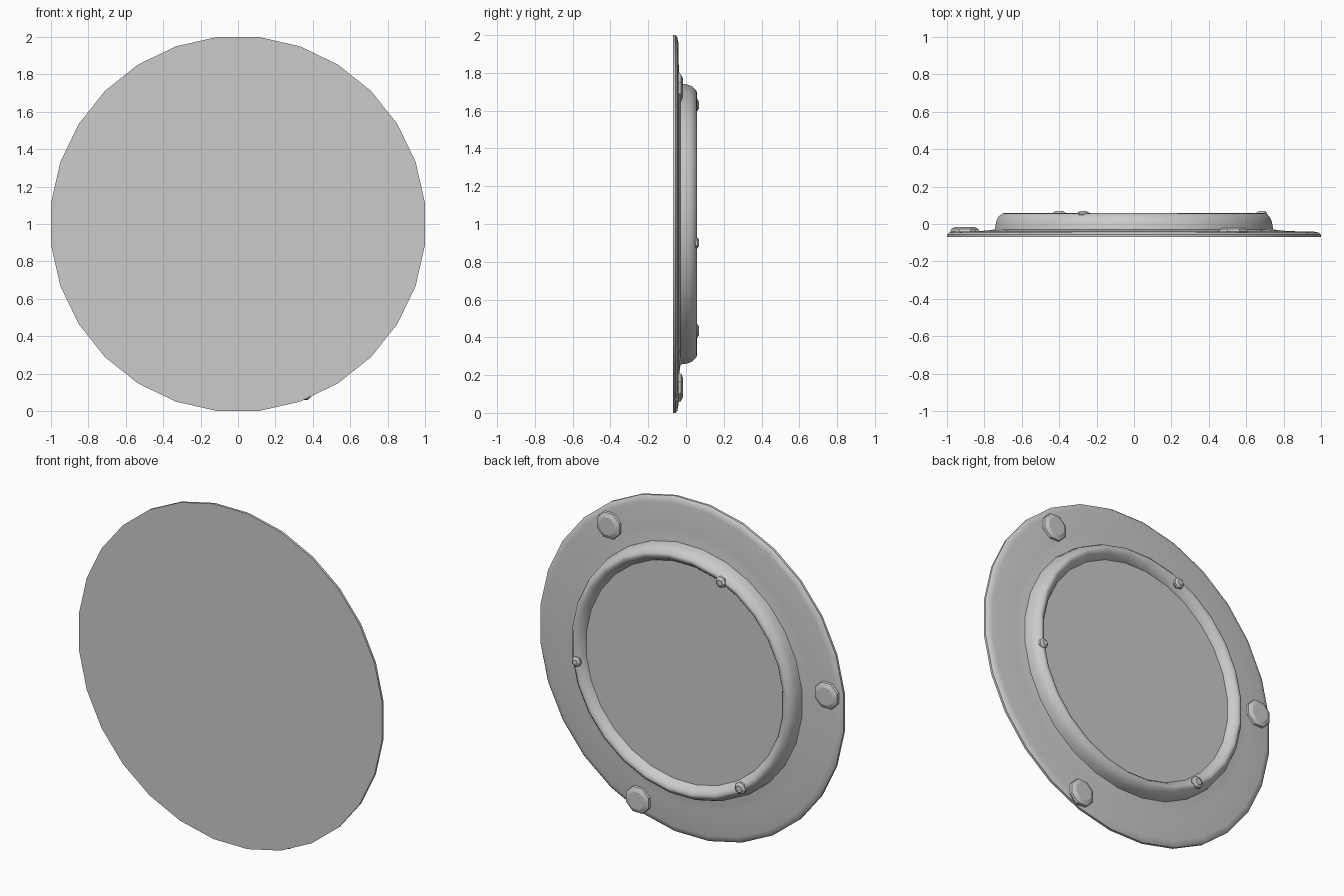
import bpy, bmesh, math

cube = bpy.data.objects.get("Cube")
if cube:
    bpy.data.objects.remove(cube, do_unlink=True)

grey = bpy.data.materials.new("plain_grey")
grey.use_nodes = True
colour = (0.6, 0.6, 0.6, 1)
grey.diffuse_color = colour
grey.node_tree.nodes["Principled BSDF"].inputs["Base Color"].default_value = colour


def lathe(name, profile, sides, centre=(0, 1), closed=False, angle=40):
    """Spin (radius, y) points round a y-parallel axis through centre (x, z)."""
    bm = bmesh.new()
    rings = []
    for radius, y in profile:
        ring = []
        for i in range(sides):
            a = math.tau * (i + 0.5) / sides
            ring.append(bm.verts.new((centre[0] + radius * math.cos(a), y,
                                      centre[1] + radius * math.sin(a))))
        rings.append(ring)
    pairs = list(zip(rings, rings[1:]))
    if closed:
        pairs.append((rings[-1], rings[0]))
    else:
        bm.faces.new(rings[0])
        bm.faces.new(rings[-1])
    for lower, upper in pairs:
        for i in range(sides):
            j = (i + 1) % sides
            bm.faces.new((lower[i], lower[j], upper[j], upper[i]))
    bmesh.ops.recalc_face_normals(bm, faces=bm.faces)
    mesh = bpy.data.meshes.new(name)
    bm.to_mesh(mesh)
    bm.free()
    mesh.materials.append(grey)
    obj = bpy.data.objects.new(name, mesh)
    bpy.context.collection.objects.link(obj)
    bpy.ops.object.select_all(action="DESELECT")
    obj.select_set(True)
    bpy.context.view_layer.objects.active = obj
    bpy.ops.object.shade_smooth_by_angle(angle=math.radians(angle))


SIDES = 28

# Flat-fronted disc with a softened back edge and a slight rise towards the rim
lathe("base_plate", [(1.006, -0.07), (1.006, -0.056), (0.995, -0.046), (0.97, -0.041),
                     (0.83, -0.038), (0.77, -0.032), (0.72, -0.025)], SIDES)

# Rounded rim on the back, sloping inwards to the panel
lathe("raised_rim", [(0.75, -0.04), (0.746, -0.01), (0.741, 0.015), (0.731, 0.036),
                     (0.71, 0.056), (0.698, 0.058), (0.682, 0.05), (0.665, 0.032),
                     (0.65, 0.008), (0.65, -0.04)], SIDES, closed=True, angle=50)

# Flat panel sunk inside the rim
lathe("centre_panel", [(0.67, -0.03), (0.67, 0.012)], SIDES)

# Large flat studs on the outer flange: (x, z)
for n, spot in enumerate([(0.532, 1.72), (-0.905, 1.09), (0.34, 0.135)]):
    lathe(f"flange_stud_{n + 1}", [(0.076, -0.055), (0.083, -0.04), (0.08, -0.027),
                                   (0.055, -0.016)], 8, spot, angle=20)

# Small studs on the rim: (x, z, radius)
for n, (x, z, r) in enumerate([(-0.27, 1.63, 0.034), (0.685, 0.9, 0.031), (-0.398, 0.435, 0.038)]):
    lathe(f"rim_stud_{n + 1}", [(r * 0.65, 0.034), (r, 0.05), (r * 0.95, 0.06),
                                (r * 0.55, 0.07)], 7, (x, z), angle=20)
